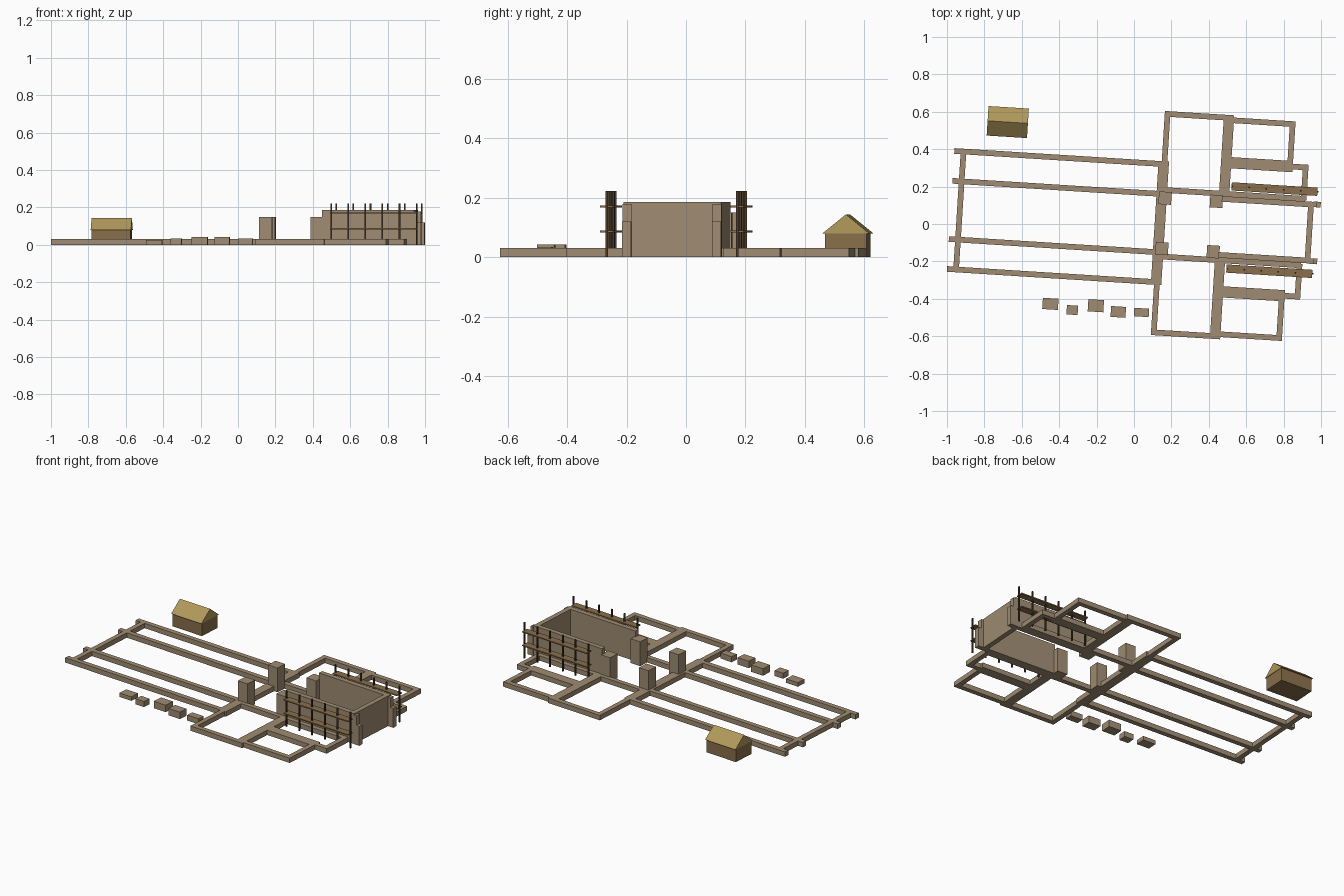
import bpy, bmesh, math
from mathutils import Matrix, Vector

cube = bpy.data.objects.get("Cube")
if cube:
    bpy.data.objects.remove(cube, do_unlink=True)


def material(name, r, g, b):
    m = bpy.data.materials.new(name)
    m.use_nodes = True
    m.diffuse_color = (r, g, b, 1)
    m.node_tree.nodes["Principled BSDF"].inputs["Base Color"].default_value = (r, g, b, 1)
    return m


STONE = material("stone", 0.35, 0.265, 0.17)
WOOD = material("wood", 0.25, 0.158, 0.07)
THATCH = material("thatch", 0.44, 0.32, 0.105)
POLE = material("dark_pole", 0.07, 0.045, 0.022)

# The whole plan is turned slightly about z; v is measured from the plan's axis
TURN = Matrix.Rotation(math.radians(-3.6), 4, 'Z')
AXIS = 0.0135
LOW = 0.03
T = 0.03


def finish(name, bm, mat, matrix=TURN):
    bmesh.ops.recalc_face_normals(bm, faces=bm.faces)
    me = bpy.data.meshes.new(name)
    bm.to_mesh(me)
    bm.free()
    me.materials.append(mat)
    ob = bpy.data.objects.new(name, me)
    ob.matrix_world = matrix
    bpy.context.collection.objects.link(ob)
    return ob


def box(name, u0, u1, v0, v1, z0, z1, mat, matrix=TURN):
    bm = bmesh.new()
    size = Matrix.Diagonal((u1 - u0, abs(v1 - v0), z1 - z0, 1))
    mid = Matrix.Translation(((u0 + u1) / 2, (v0 + v1) / 2, (z0 + z1) / 2))
    bmesh.ops.create_cube(bm, size=1, matrix=mid @ size)
    return finish(name, bm, mat, matrix)


def wall_u(name, u0, u1, v, h=LOW, t=T):
    return box(name, u0, u1, v - t / 2, v + t / 2, 0, h, STONE)


def wall_v(name, u, v0, v1, h=LOW, t=T):
    v0, v1 = sorted((v0, v1))
    return box(name, u - t / 2, u + t / 2, v0, v1, 0, h, STONE)


# Cross walls
wall_v("nave_end_wall", -0.934, AXIS - 0.316, AXIS + 0.316)
wall_v("transept_west_wall", 0.142, AXIS - 0.6, AXIS + 0.6)
wall_v("crossing_foundation", 0.138, AXIS - 0.331, AXIS + 0.331, t=0.056)
wall_v("choir_east_wall", 0.938, AXIS - 0.15, AXIS + 0.15, h=0.186)

# Parts on both sides of the axis
for side, s in (("left", 1), ("right", -1)):
    def v(offset):
        return AXIS + s * offset

    # Nave foundations
    wall_u("nave_outer_wall_" + side, -0.983, 0.142, v(0.316))
    wall_u("nave_inner_wall_" + side, -0.983, 0.142, v(0.156))

    # Transept foundations
    wall_u("transept_end_wall_" + side, 0.142, 0.488, v(0.585))
    wall_v("transept_east_wall_" + side, 0.471, v(0.17), v(0.6), t=0.055)
    wall_u("crossing_low_wall_" + side, 0.142, 0.905, v(0.178))

    # Chapel foundations
    wall_u("chapel_end_wall_" + side, 0.48, 0.828, v(0.573))
    wall_v("chapel_east_wall_" + side, 0.813, v(0.34), v(0.588))
    wall_u("chapel_thick_wall_" + side, 0.48, 0.828, v(0.346), t=0.06)
    wall_u("aisle_wall_" + side, 0.82, 0.912, v(0.346))
    wall_v("aisle_east_wall_" + side, 0.897, v(0.17), v(0.361))

    # Tall choir wall with stepped buttress
    wall_u("choir_wall_" + side, 0.46, 0.952, v(0.15), h=0.186)
    wall_u("upper_buttress_" + side, 0.95, 0.97, v(0.152), h=0.178)
    wall_u("lower_buttress_" + side, 0.95, 0.99, v(0.152), h=0.12)

    # Crossing piers
    for name, u in (("west_pier_", 0.157), ("east_pier_", 0.432)):
        wall_u(name + side, u - 0.034, u + 0.034, v(0.135), h=0.15, t=0.068)

    # Scaffold decks and poles
    for level, z in (("lower", 0.086), ("upper", 0.17)):
        box(level + "_scaffold_deck_" + side, 0.508, 0.968, v(0.198), v(0.242),
            z - 0.003, z + 0.004, WOOD)
    for i in range(6):
        u = 0.512 + i * 0.0915
        box(f"scaffold_pole_{side}_{i + 1}", u - 0.004, u + 0.004,
            v(0.22) - 0.004, v(0.22) + 0.004, 0, 0.222, POLE)

# Stone blocks waiting on the ground: x, y, width, depth, height
blocks = [(-0.447, -0.427, 0.084, 0.06, 0.025), (-0.33, -0.46, 0.06, 0.05, 0.034),
          (-0.204, -0.437, 0.084, 0.065, 0.043), (-0.084, -0.47, 0.08, 0.058, 0.043),
          (0.04, -0.473, 0.08, 0.045, 0.034)]
for i, (x, y, w, d, h) in enumerate(blocks):
    place = Matrix.Translation((x, y, 0)) @ TURN
    box(f"stone_block_{i + 1}", -w / 2, w / 2, -d / 2, d / 2, 0, h, STONE, place)

# Workers' hut with a gabled roof
hut = Matrix.Translation((-0.675, 0.545, 0)) @ TURN
box("hut_walls", -0.105, 0.105, -0.07, 0.07, 0, 0.082, WOOD, hut)
bm = bmesh.new()
gable = [bm.verts.new(p) for p in ((-0.108, -0.079, 0.08), (-0.108, 0.079, 0.08), (-0.108, 0, 0.144))]
face = bm.faces.new(gable)
end = bmesh.ops.extrude_face_region(bm, geom=[face])["geom"]
bmesh.ops.translate(bm, vec=Vector((0.216, 0, 0)),
                    verts=[e for e in end if isinstance(e, bmesh.types.BMVert)])
finish("hut_roof", bm, THATCH, hut)
